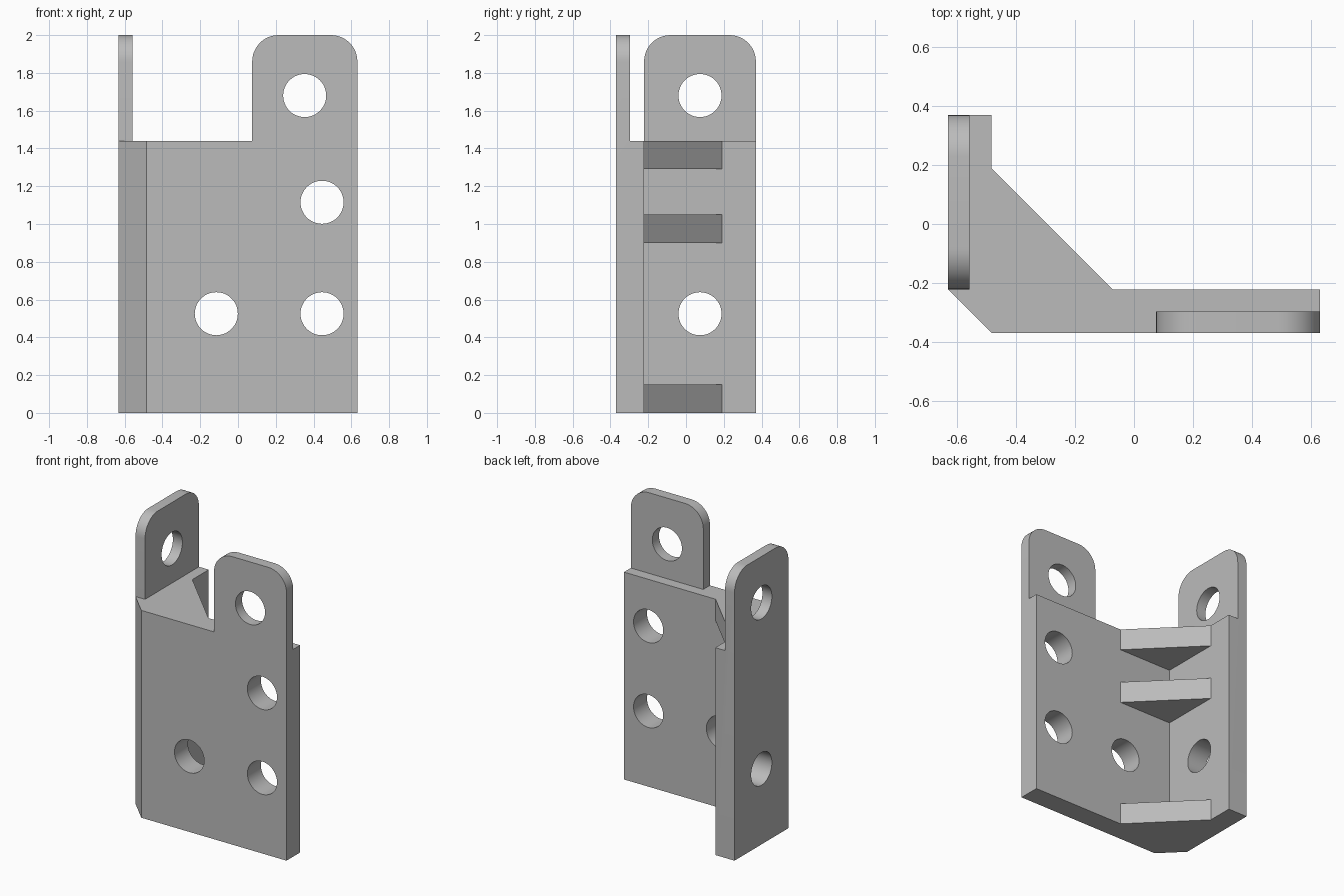
import bpy, bmesh
from math import sin, cos, pi
from mathutils import Vector

if "Cube" in bpy.data.objects:
    bpy.data.objects.remove(bpy.data.objects["Cube"])

# Overall sizes
RIGHT, BACK = 0.632, 0.37
THICK, TAB_THICK = 0.148, 0.073
SHOULDER, TOP = 1.44, 2.0
INNER_X, INNER_Y = -RIGHT + THICK, -BACK + THICK
HOLE_R, CORNER_R = 0.114, 0.14
TAB_WIDTH, RIB = 0.557, 0.412

grey = bpy.data.materials.new("plain grey")
grey.use_nodes = True
grey.diffuse_color = (0.5, 0.5, 0.5, 1)
grey.node_tree.nodes["Principled BSDF"].inputs["Base Color"].default_value = (0.5, 0.5, 0.5, 1)


def prism(name, outline, axis, start, end):
    """Extrude a 2D outline along x, y or z."""
    place = {"x": lambda u, v, d: (d, u, v),
             "y": lambda u, v, d: (u, d, v),
             "z": lambda u, v, d: (u, v, d)}[axis]
    bm = bmesh.new()
    face = bm.faces.new([bm.verts.new(place(u, v, start)) for u, v in outline])
    moved = bmesh.ops.extrude_face_region(bm, geom=[face])["geom"]
    bmesh.ops.translate(bm, vec=Vector(place(0, 0, end - start)),
                        verts=[g for g in moved if isinstance(g, bmesh.types.BMVert)])
    bmesh.ops.recalc_face_normals(bm, faces=bm.faces)
    mesh = bpy.data.meshes.new(name)
    bm.to_mesh(mesh)
    bm.free()
    mesh.materials.append(grey)
    obj = bpy.data.objects.new(name, mesh)
    bpy.context.collection.objects.link(obj)
    return obj


def arc(u, v, radius, start, end, steps):
    angles = [start + (end - start) * i / steps for i in range(steps + 1)]
    return [(u + radius * cos(a), v + radius * sin(a)) for a in angles]


def tab_outline(left, right):
    """Upright tab with two rounded top corners."""
    r, base = CORNER_R, SHOULDER - 0.1
    return ([(left, base), (right, base)]
            + arc(right - r, TOP - r, r, 0, pi / 2, 12)
            + arc(left + r, TOP - r, r, pi / 2, pi, 12))


def combine(target, tool, operation):
    """Apply a boolean and remove the helper."""
    tool.hide_render = True
    mod = target.modifiers.new(operation.lower(), "BOOLEAN")
    mod.operation, mod.solver, mod.object = operation, "EXACT", tool
    bpy.context.view_layer.objects.active = target
    bpy.ops.object.modifier_apply(modifier=mod.name)
    bpy.data.objects.remove(tool)


# L-shaped body with a bevelled outer corner
bracket = prism("corner_bracket", [
    (INNER_X, -BACK), (RIGHT, -BACK), (RIGHT, INNER_Y), (INNER_X, INNER_Y),
    (INNER_X, BACK), (-RIGHT, BACK), (-RIGHT, INNER_Y)], "z", 0, SHOULDER)

# Thin tabs flush with the outer faces
combine(bracket, prism("front_tab", tab_outline(RIGHT - TAB_WIDTH, RIGHT),
                       "y", -BACK, -BACK + TAB_THICK), "UNION")
combine(bracket, prism("side_tab", tab_outline(INNER_Y, BACK),
                       "x", -RIGHT, -RIGHT + TAB_THICK), "UNION")

# Triangular ribs in the inner corner
sunk = 0.05
rib_outline = [(INNER_X - sunk, INNER_Y - sunk), (INNER_X + RIB, INNER_Y - sunk),
               (INNER_X + RIB, INNER_Y), (INNER_X, INNER_Y + RIB),
               (INNER_X - sunk, INNER_Y + RIB)]
for bottom in (0, 0.9, SHOULDER - 0.15):
    combine(bracket, prism("rib", rib_outline, "z", bottom, bottom + 0.15), "UNION")

# Screw holes
for u, z in ((0.353, 1.68), (0.445, 1.115), (0.445, 0.525), (-0.115, 0.525)):
    circle = arc(u, z, HOLE_R, 0, 2 * pi, 48)[:-1]
    combine(bracket, prism("front_hole", circle, "y", -0.5, -0.1), "DIFFERENCE")
for z in (1.68, 0.525):
    circle = arc(0.074, z, HOLE_R, 0, 2 * pi, 48)[:-1]
    combine(bracket, prism("side_hole", circle, "x", -0.8, -0.35), "DIFFERENCE")

# Merge flat neighbouring faces and smooth the round ones
bm = bmesh.new()
bm.from_mesh(bracket.data)
bmesh.ops.remove_doubles(bm, verts=bm.verts, dist=0.0001)
bmesh.ops.dissolve_limit(bm, angle_limit=0.01, verts=bm.verts, edges=bm.edges)
bm.to_mesh(bracket.data)
bm.free()
bpy.ops.object.select_all(action="DESELECT")
bracket.select_set(True)
bpy.context.view_layer.objects.active = bracket
bpy.ops.object.shade_smooth_by_angle(angle=pi / 6)
